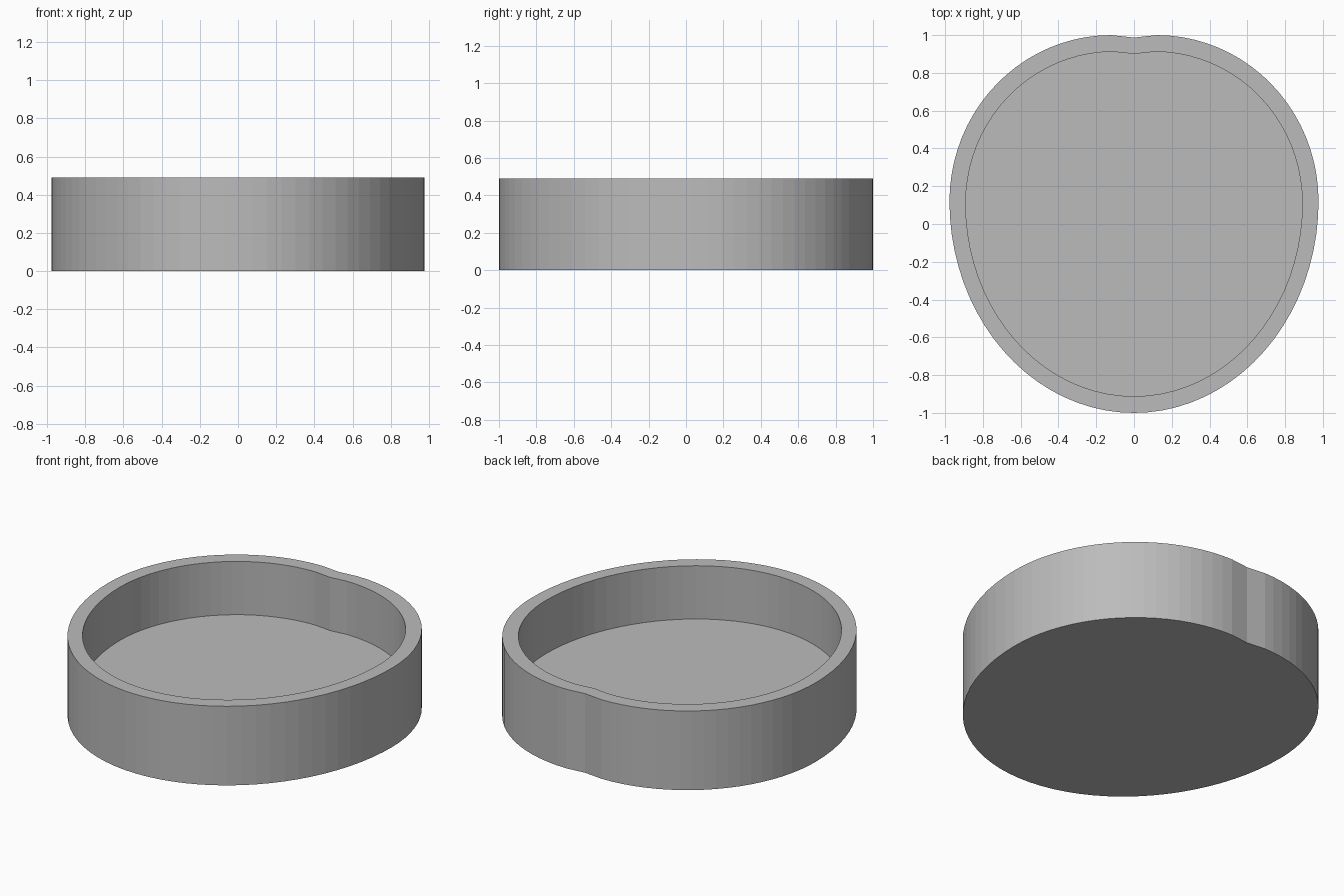
import bpy, bmesh
from math import sin, cos, pi

cube = bpy.data.objects.get("Cube")
if cube:
    bpy.data.objects.remove(cube)

HEIGHT, FLOOR, INNER = 0.49, 0.16, 0.912
LOBE_X, WIDE_Y, HALF_WIDTH = 0.12, 0.12, 0.977
STEPS = 20

grey = bpy.data.materials.new("plain grey")
grey.use_nodes = True
colour = (0.5, 0.5, 0.5, 1)
grey.diffuse_color = colour
grey.node_tree.nodes["Principled BSDF"].inputs["Base Color"].default_value = colour


def outline():
    """Closed outline: two rounded lobes at the back, one half ellipse at the front."""
    lobe_r = HALF_WIDTH - LOBE_X
    right = [(0, 0.987)]
    for i in range(STEPS):
        a = pi / 2 * i / STEPS
        right.append((LOBE_X + lobe_r * sin(a), WIDE_Y + (1 - WIDE_Y) * cos(a)))
    for i in range(STEPS + 1):
        a = pi / 2 * i / STEPS
        right.append((HALF_WIDTH * cos(a), WIDE_Y - (1 + WIDE_Y) * sin(a)))
    right[-1] = (0, -1)
    left = [(-x, y) for x, y in reversed(right[1:-1])]
    return right + left


# Dish: stacked outline rings joined into outer wall, rim, inner wall and floor
bm = bmesh.new()
points = outline()
rings = [[bm.verts.new((x * s, y * s, z)) for x, y in points]
         for s, z in ((1, 0), (1, HEIGHT), (INNER, HEIGHT), (INNER, FLOOR))]
n = len(points)
for low, high in zip(rings, rings[1:]):
    for i in range(n):
        j = (i + 1) % n
        bm.faces.new((low[i], low[j], high[j], high[i]))
bm.faces.new(rings[0])
bm.faces.new(rings[-1])
bmesh.ops.recalc_face_normals(bm, faces=bm.faces[:])

mesh = bpy.data.meshes.new("dish")
bm.to_mesh(mesh)
bm.free()
mesh.materials.append(grey)
dish = bpy.data.objects.new("dish", mesh)
bpy.context.collection.objects.link(dish)
